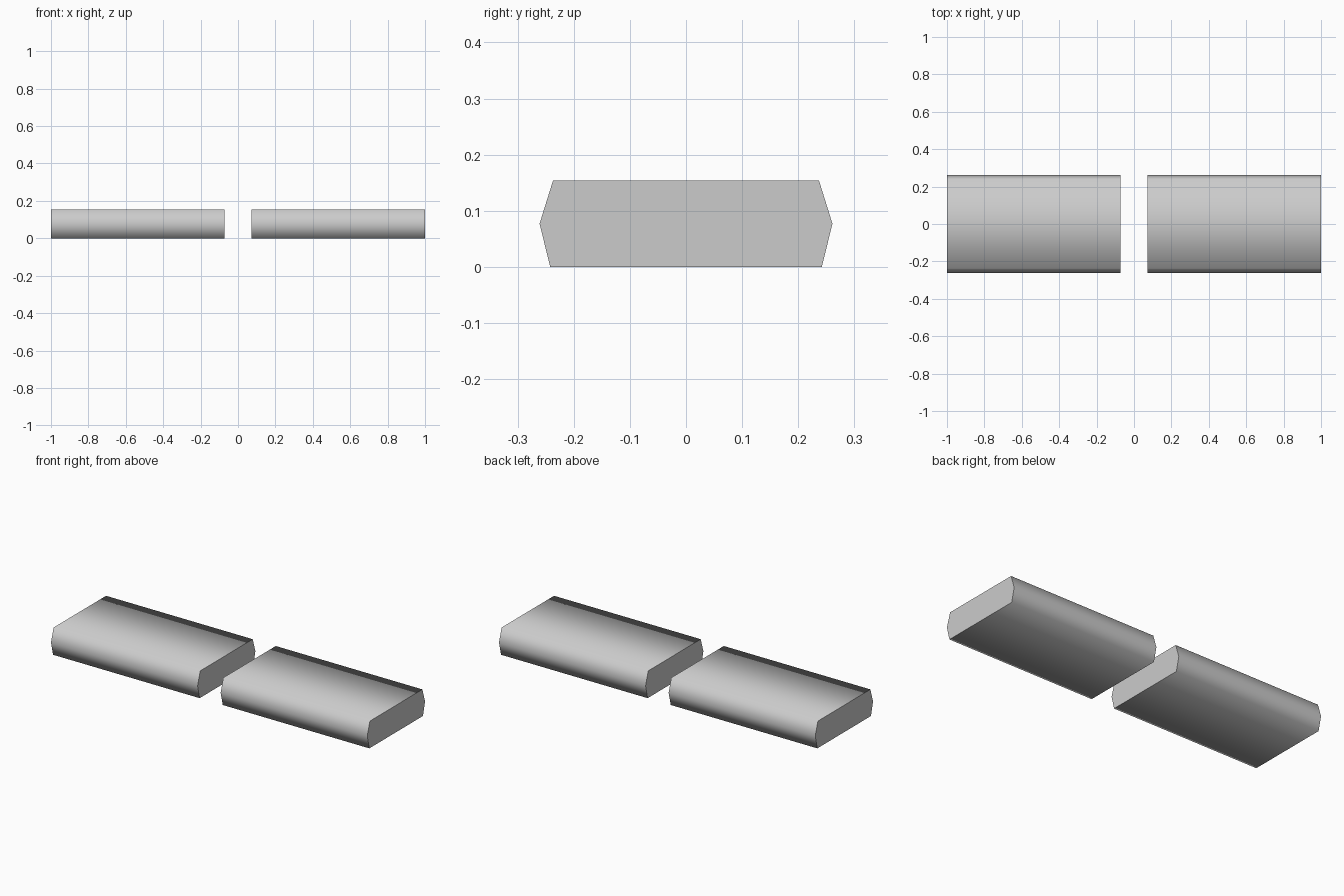
import bpy
import bmesh
from math import radians

cube = bpy.data.objects.get("Cube")
if cube:
    bpy.data.objects.remove(cube, do_unlink=True)

grey = bpy.data.materials.new("light grey")
grey.use_nodes = True
colour = (0.6, 0.6, 0.6, 1)
grey.diffuse_color = colour
grey.node_tree.nodes["Principled BSDF"].inputs["Base Color"].default_value = colour

# Half of the bar's cross-section (y, z), mirrored to close the outline
half = [(0.242, 0), (0.261, 0.077), (0.237, 0.154)]
outline = half + [(-y, z) for y, z in reversed(half)]


def make_bar(name, x_start, x_end):
    """Extrude the six-sided outline along x with softly shaded long sides."""
    bm = bmesh.new()
    cap = bm.faces.new([bm.verts.new((x_start, y, z)) for y, z in outline])
    result = bmesh.ops.extrude_face_region(bm, geom=[cap], use_keep_orig=True)
    moved = [g for g in result["geom"] if isinstance(g, bmesh.types.BMVert)]
    bmesh.ops.translate(bm, verts=moved, vec=(x_end - x_start, 0, 0))
    bmesh.ops.recalc_face_normals(bm, faces=bm.faces)
    mesh = bpy.data.meshes.new(name)
    bm.to_mesh(mesh)
    bm.free()
    mesh.materials.append(grey)
    bar = bpy.data.objects.new(name, mesh)
    bpy.context.collection.objects.link(bar)
    bpy.ops.object.select_all(action="DESELECT")
    bar.select_set(True)
    bpy.context.view_layer.objects.active = bar
    # Ends stay crisp, the lengthwise edges blend
    bpy.ops.object.shade_smooth_by_angle(angle=radians(85))


make_bar("right_bar", -1, -0.073)
make_bar("left_bar", 0.073, 1)
